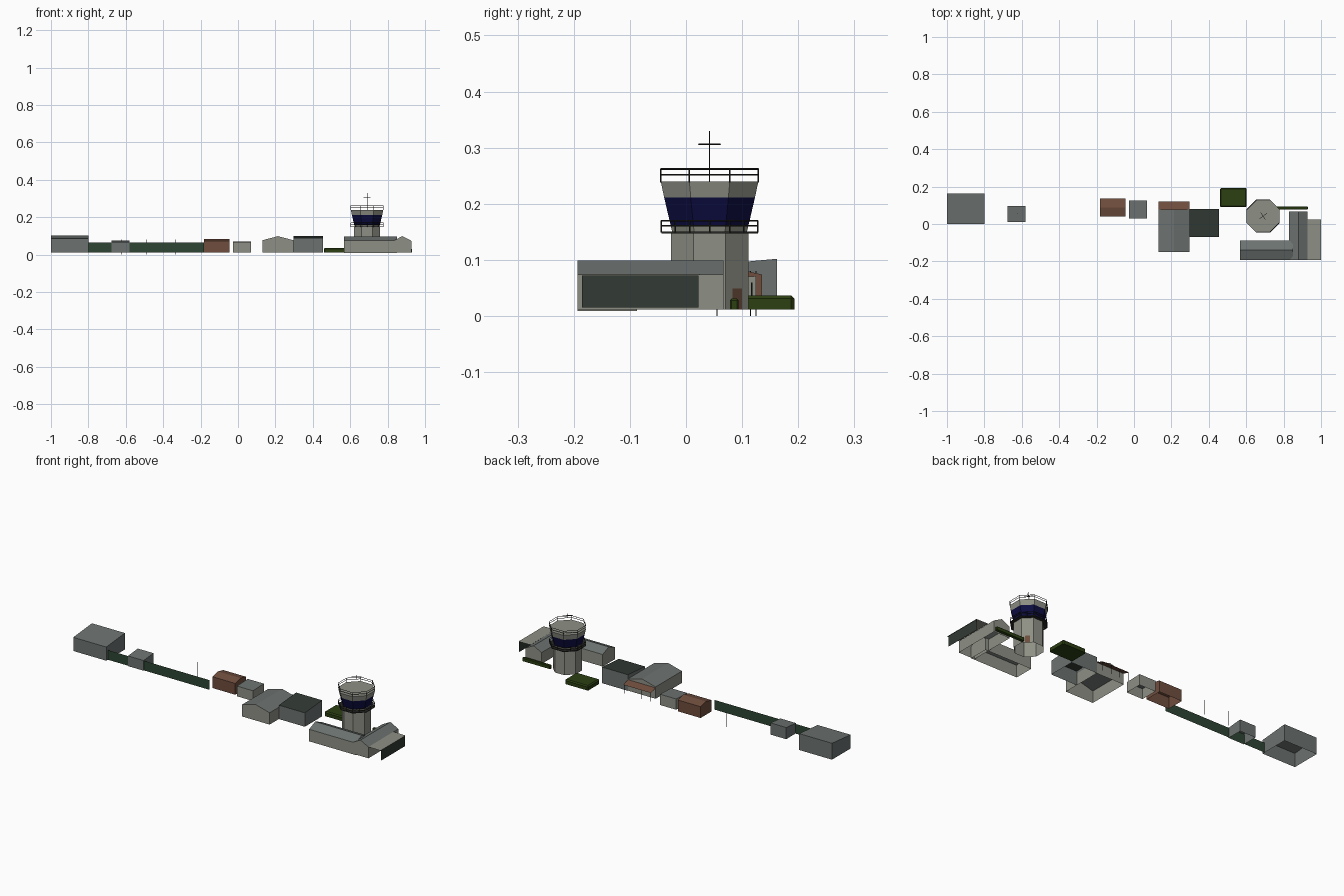
import bpy, bmesh, math
from mathutils import Vector

if "Cube" in bpy.data.objects:
    bpy.data.objects.remove(bpy.data.objects["Cube"])


def mat(name, r, g, b):
    m = bpy.data.materials.new(name)
    m.diffuse_color = (r, g, b, 1)
    m.use_nodes = True
    m.node_tree.nodes["Principled BSDF"].inputs["Base Color"].default_value = m.diffuse_color
    return m


LIGHT = mat("light_concrete", .27, .28, .235)
SLATE = mat("blue_grey_sheet", .15, .17, .165)
DARK = mat("dark_panel", .032, .042, .034)
BROWN = mat("brick_brown", .16, .075, .047)
FENCE = mat("fence_green", .027, .06, .033)
HEDGE = mat("hedge_green", .025, .05, .006)
GLASS = mat("navy_glass", .004, .004, .055)
RAIL = mat("rail_black", .02, .022, .018)


def finish(name, bm, *mats):
    me = bpy.data.meshes.new(name)
    bm.to_mesh(me)
    bm.free()
    ob = bpy.data.objects.new(name, me)
    for m in mats:
        me.materials.append(m)
    bpy.context.collection.objects.link(ob)
    return ob


def house(name, xr, yr, profile, wall, roof, ridge="x", base=.012):
    """Open-bottomed shed: roof profile (0..1 across, z) swept along the ridge axis."""
    bm = bmesh.new()
    (c0, c1), (l0, l1) = (yr, xr) if ridge == "x" else (xr, yr)
    pts = [(0, base)] + profile + [(1, base)]
    rings = []
    for l in (l0, l1):
        ring = []
        for t, z in pts:
            c = c0 + t * (c1 - c0)
            ring.append(bm.verts.new((l, c, z) if ridge == "x" else (c, l, z)))
        rings.append(ring)
    for r in rings:
        bm.faces.new(r)
    a, b = rings
    for i in range(len(pts) - 1):
        bm.faces.new((a[i], a[i + 1], b[i + 1], b[i]))
    bmesh.ops.recalc_face_normals(bm, faces=bm.faces)
    if sum(f.normal.z * f.calc_area() for f in bm.faces) < 0:
        bmesh.ops.reverse_faces(bm, faces=bm.faces)
    for f in bm.faces:
        f.material_index = int(abs(f.normal.z) > .3)
    return finish(name, bm, wall, roof)


def sheet(name, corners, m):
    bm = bmesh.new()
    bm.faces.new([bm.verts.new(c) for c in corners])
    return finish(name, bm, m)


def box(name, xr, yr, zr, m, bevel=0):
    bm = bmesh.new()
    bmesh.ops.create_cube(bm, size=1)
    for v in bm.verts:
        v.co = [r[0] + (c + .5) * (r[1] - r[0]) for c, r in zip(v.co, (xr, yr, zr))]
    if bevel:
        edges = [e for e in bm.edges if max(v.co.z for v in e.verts) > zr[0] + 1e-5]
        bmesh.ops.bevel(bm, geom=edges, offset=bevel, segments=1, affect='EDGES')
    return finish(name, bm, m)


def rods(name, paths, radius, m):
    cu = bpy.data.curves.new(name, 'CURVE')
    cu.dimensions = '3D'
    cu.bevel_depth = radius
    cu.bevel_resolution = 0
    cu.use_fill_caps = True
    for pts, closed in paths:
        s = cu.splines.new('POLY')
        s.points.add(len(pts) - 1)
        for p, c in zip(s.points, pts):
            p.co = (*c, 1)
        s.use_cyclic_u = closed
    cu.materials.append(m)
    ob = bpy.data.objects.new(name, cu)
    bpy.context.collection.objects.link(ob)


# ---- row of sheds, left to right
pent = lambda a, b: [(0, a), (1, b)]
gable = lambda a, b: [(0, a), (.5, b), (1, a)]
house("far_left_shed", (-1, -.8), (0, .162), pent(.087, .102), SLATE, SLATE)
house("fence_hut", (-.675, -.58), (.01, .095), pent(.068, .076), SLATE, SLATE)
house("brick_shed", (-.183, -.045), (.04, .135), gable(.074, .085), BROWN, BROWN)
house("small_grey_shed", (-.028, .07), (.03, .125), pent(.068, .071), LIGHT, SLATE)
house("gable_hall", (.13, .297), (-.15, .078), gable(.077, .099), LIGHT, SLATE, "y")
house("dark_roof_hall", (.297, .455), (-.07, .08), pent(.088, .1), SLATE, DARK)

# ---- brown canopy on posts behind the gable hall
sheet("canopy", [(.13, .075, .073), (.297, .075, .073), (.297, .12, .06), (.13, .12, .06)], BROWN)
rods("canopy_posts", [([(x, .117, .012), (x, .117, .06)], False)
                      for x in (.135, .187, .24, .292)], .0012, RAIL)

# ---- fence and thin poles
sheet("fence", [(-.8, .014, .012), (-.183, .014, .012), (-.183, .014, .065), (-.8, .014, .065)], FENCE)
rods("poles", [([(x, y, 0), (x, y, .08)], False)
               for x, y in ((-.335, .125), (-.49, .115), (-.625, .055), (-.19, .115))], .001, RAIL)

# ---- hedges
box("hedge_block", (.46, .602), (.09, .193), (.012, .037), HEDGE, .006)
box("hedge_strip", (.76, .93), (.078, .094), (.012, .031), HEDGE, .003)

# ---- L-shaped terminal with awning and front panel
house("terminal_west_wing", (.567, .85), (-.193, -.087), gable(.075, .097), LIGHT, SLATE, base=.009)
house("terminal_east_wing", (.83, .927), (-.193, .067), gable(.074, .099), LIGHT, SLATE, "y")
sheet("awning", [(.927, -.193, .0745), (1, -.193, .0735), (1, .025, .0735), (.927, .025, .0745)], LIGHT)
sheet("awning_panel", [(.998, -.185, .015), (.998, .022, .015), (.998, .022, .072), (.998, -.185, .072)], DARK)

# ---- control tower
TX, TY = .69, .042


def octagon(apothem, z):
    r = apothem / math.cos(math.pi / 8)
    return [(TX + r * math.cos(math.pi / 8 + i * math.pi / 4),
             TY + r * math.sin(math.pi / 8 + i * math.pi / 4), z) for i in range(8)]


def lofted(name, rings, mats, cap=False):
    """Octagonal loft: rings of (apothem, z, material of the band above)."""
    bm = bmesh.new()
    loops = [[bm.verts.new(p) for p in octagon(a, z)] for a, z, _ in rings]
    for k in range(len(loops) - 1):
        for i in range(8):
            j = (i + 1) % 8
            f = bm.faces.new((loops[k][i], loops[k][j], loops[k + 1][j], loops[k + 1][i]))
            f.material_index = rings[k][2]
    if cap:
        bm.faces.new(loops[-1])
    return finish(name, bm, *mats)


lofted("tower_shaft", [(.069, .012, 0), (.069, .148, 0)], [LIGHT])
lofted("tower_cab", [(.066, .148, 0), (.069, .16, 1), (.081, .2115, 0), (.087, .24, 0)],
       [LIGHT, GLASS], cap=True)
lofted("balcony_floor", [(.066, .147, 0), (.086, .147, 0), (.086, .151, 0), (.066, .151, 0)], [RAIL])

# railings: balcony and roof
for name, base, heights, ap in (("balcony_rail", .149, (.161, .17), .086),
                                ("roof_rail", .238, (.252, .262), .087)):
    loops = [(octagon(ap, z), True) for z in heights]
    top = octagon(ap, heights[-1])
    mids = [tuple((Vector(top[i]) + Vector(top[i - 1])) / 2) for i in range(8)]
    posts = [([(x, y, base), (x, y, z)], False)
             for x, y, z in top + (mids if base < .2 else [])]
    rods(name, loops + posts, .0014, RAIL)

# antenna mast with a turned cross
arms = []
for a in (math.radians(35), math.radians(125)):
    dx, dy = .024 * math.cos(a), .024 * math.sin(a)
    arms.append(([(TX - dx, TY - dy, .306), (TX + dx, TY + dy, .306)], False))
rods("antenna", arms + [([(TX, TY, .24), (TX, TY, .33)], False)], .0011, RAIL)

# door on the diagonal back face
d = Vector((1, 1, 0)).normalized()
s = Vector((-1, 1, 0)).normalized() * .012
c = Vector((TX, TY, 0)) + d * .0698
sheet("tower_door", [c - s + Vector((0, 0, .012)), c + s + Vector((0, 0, .012)),
                     c + s + Vector((0, 0, .049)), c - s + Vector((0, 0, .049))], BROWN)
